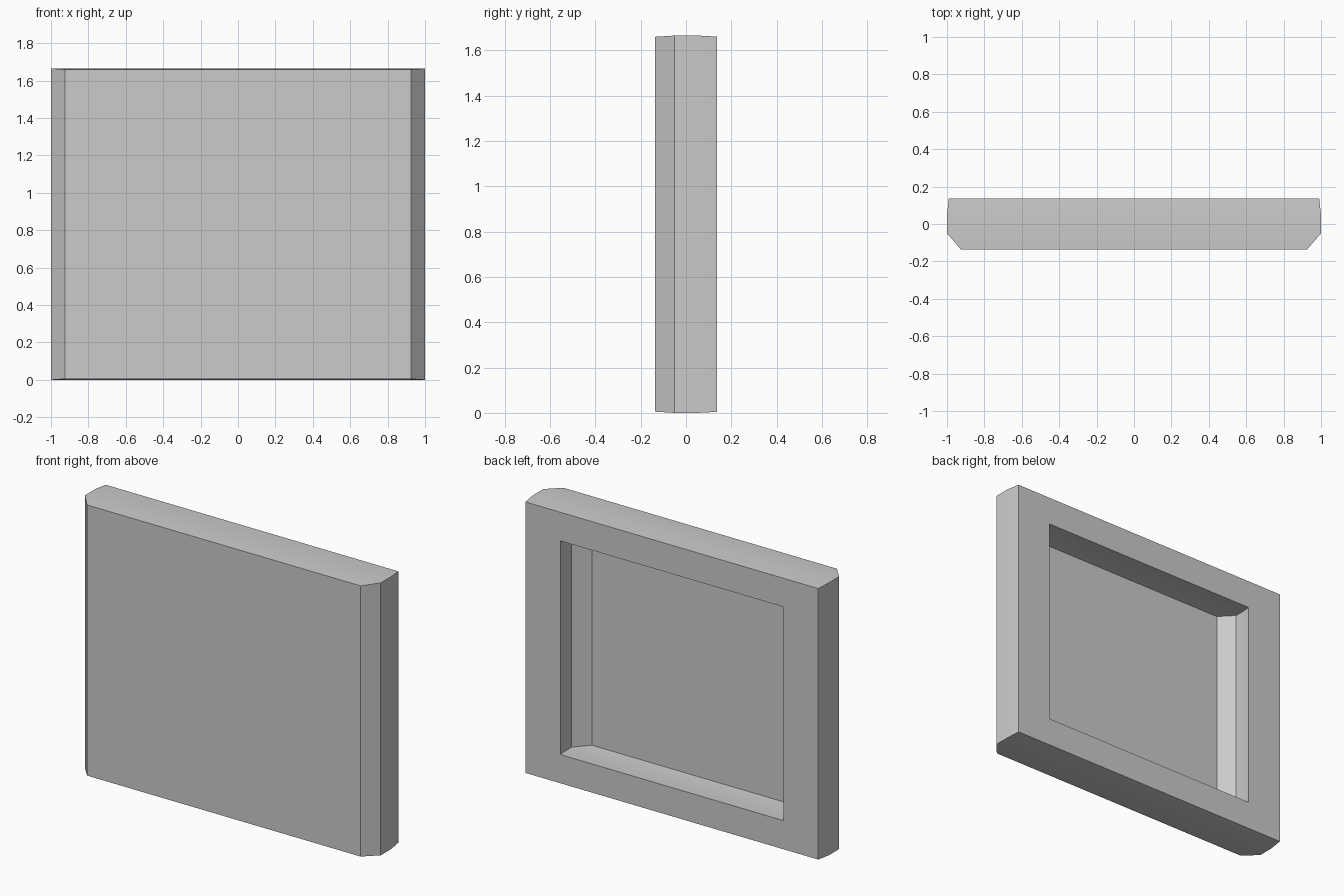
import bpy
import bmesh

cube = bpy.data.objects.get("Cube")
if cube:
    bpy.data.objects.remove(cube, do_unlink=True)

MID_Z = 0.8325

# Rectangular sections (half width, y, half height), from the panel's front
# round the outer edge to the back, then down into the recess
OUTER = [(0.925, -0.137, 0.827), (1.0, -0.05, 0.8325),
         (1.0, 0.05, 0.8325), (0.99, 0.137, 0.828)]
RECESS = [(0.754, 0.137, 0.653), (0.762, 0.08, 0.656),
          (0.762, 0.015, 0.656), (0.677, -0.059, 0.65)]


def ring(bm, half_x, y, half_z):
    corners = [(-1, -1), (1, -1), (1, 1), (-1, 1)]
    return [bm.verts.new((sx * half_x, y, MID_Z + sz * half_z)) for sx, sz in corners]


def make_material(name, value):
    mat = bpy.data.materials.new(name)
    mat.use_nodes = True
    colour = (value, value, value, 1)
    mat.diffuse_color = colour
    mat.node_tree.nodes["Principled BSDF"].inputs["Base Color"].default_value = colour
    return mat


# Panel: bridge the sections, then cap the front and the recess floor
bm = bmesh.new()
rings = [ring(bm, *section) for section in OUTER + RECESS]
for a, b in zip(rings, rings[1:]):
    for i in range(4):
        j = (i + 1) % 4
        bm.faces.new((a[i], a[j], b[j], b[i]))
bm.faces.new(rings[0])
bm.faces.new(rings[-1])
bmesh.ops.recalc_face_normals(bm, faces=bm.faces)

mesh = bpy.data.meshes.new("recessed_panel")
bm.to_mesh(mesh)
bm.free()
panel = bpy.data.objects.new("recessed_panel", mesh)
bpy.context.collection.objects.link(panel)
mesh.materials.append(make_material("light_grey", 0.6))

# Soft shading along the gently crowned edges, sharp corners elsewhere
bpy.ops.object.select_all(action="DESELECT")
panel.select_set(True)
bpy.context.view_layer.objects.active = panel
bpy.ops.object.shade_smooth_by_angle(angle=0.5)
